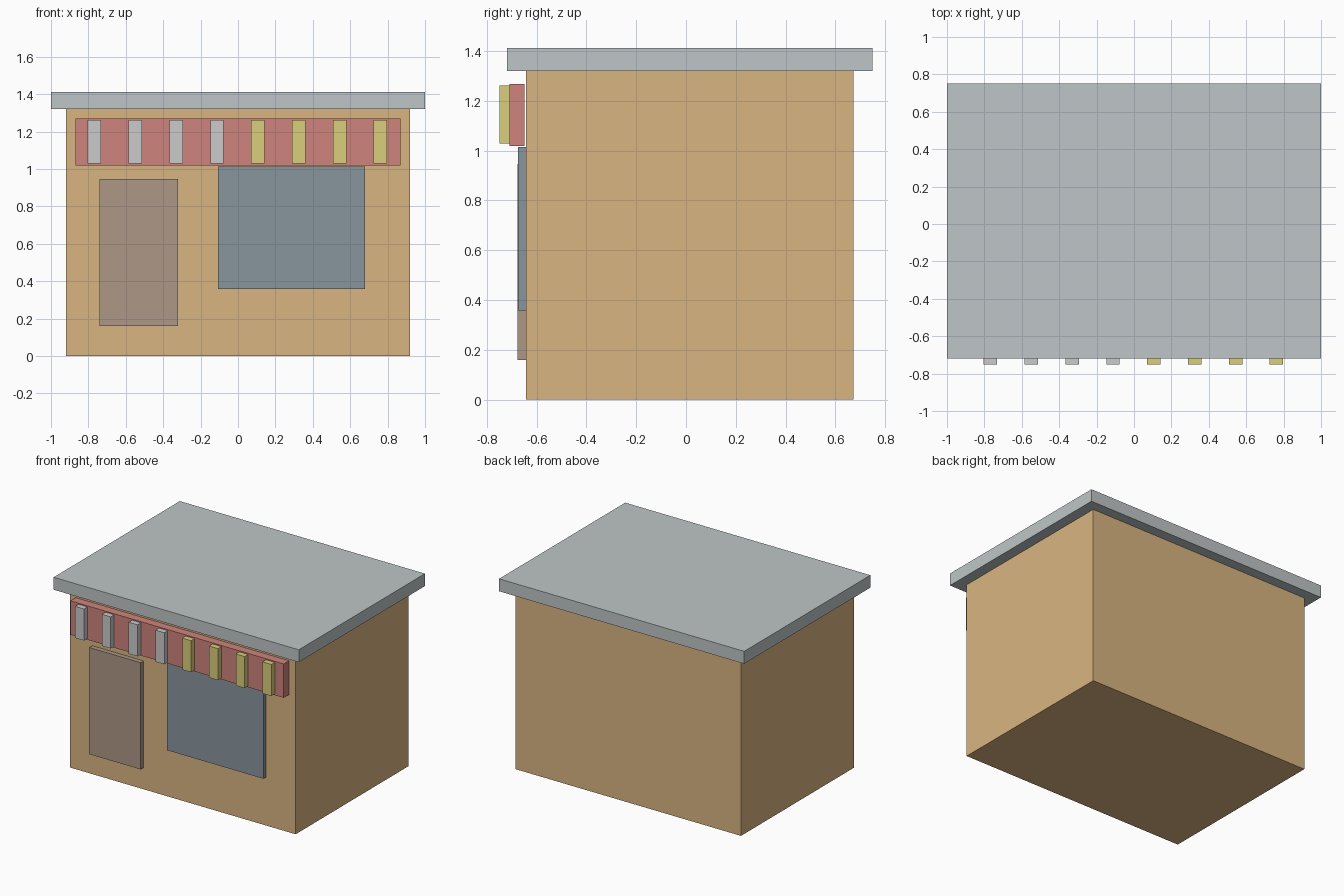
import bpy

if "Cube" in bpy.data.objects:
    bpy.data.objects.remove(bpy.data.objects["Cube"])


def material(name, rgb):
    m = bpy.data.materials.new(name)
    m.diffuse_color = (*rgb, 1)
    m.use_nodes = True
    m.node_tree.nodes["Principled BSDF"].inputs["Base Color"].default_value = m.diffuse_color
    return m


def box(name, x, y, z, mat=None):
    """Box from (min, max) ranges on each axis."""
    bpy.ops.mesh.primitive_cube_add(size=1)
    ob = bpy.context.object
    ob.name = name
    for v in ob.data.vertices:
        v.co = [lo + (c + 0.5) * (hi - lo) for c, (lo, hi) in zip(v.co, (x, y, z))]
    if mat:
        ob.data.materials.append(mat)
    return ob


wood = material("wall_wood", (0.70, 0.46, 0.22))
slate = material("roof_slate", (0.52, 0.56, 0.57))
red = material("awning_red", (0.62, 0.23, 0.20))
yellow = material("stripe_yellow", (0.70, 0.62, 0.20))
brown = material("door_brown", (0.42, 0.31, 0.24))
glass = material("window_glass", (0.25, 0.30, 0.34))

# Shop body and overhanging flat roof
box("walls", (-0.92, 0.92), (-0.642, 0.673), (0, 1.32), wood)
box("roof", (-1, 1), (-0.72, 0.75), (1.32, 1.412), slate)

# Door and window panels on the front wall
box("door", (-0.74, -0.32), (-0.677, -0.642), (0.16, 0.947), brown)
box("window", (-0.107, 0.68), (-0.675, -0.642), (0.358, 1.014), glass)

# Awning board with a row of raised stripes, grey on the left and yellow on the right
box("awning", (-0.87, 0.87), (-0.71, -0.648), (1.019, 1.269), red)
for i in range(8):
    cx = (i - 3.5) * 0.2185 - 0.003
    box(f"awning_stripe_{i + 1}", (cx - 0.036, cx + 0.036), (-0.75, -0.71),
        (1.028, 1.261), yellow if i > 3 else None)
